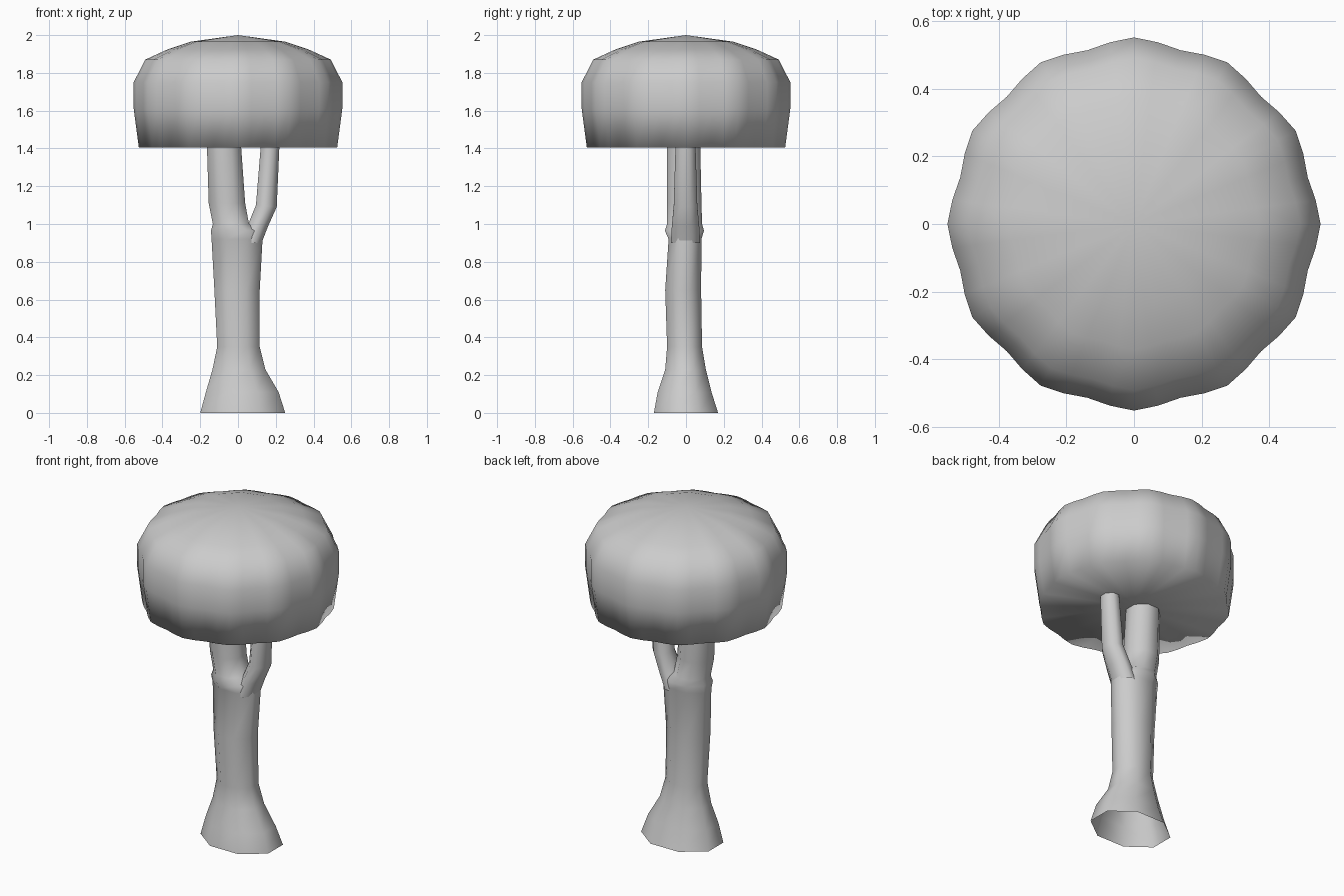
import bpy, bmesh
from math import sin, cos, pi, radians

if "Cube" in bpy.data.objects:
    bpy.data.objects.remove(bpy.data.objects["Cube"])


def make_object(name, rings, close_top=None, close_bottom=None, angle=180):
    """Skin equal-length rings of points, with optional fan caps."""
    bm = bmesh.new()
    loops = [[bm.verts.new(p) for p in ring] for ring in rings]
    n = len(loops[0])
    for low, high in zip(loops, loops[1:]):
        for i in range(n):
            j = (i + 1) % n
            bm.faces.new((low[i], low[j], high[j], high[i]))
    for loop, tip in ((loops[-1], close_top), (loops[0], close_bottom)):
        if tip:
            v = bm.verts.new(tip)
            for i in range(n):
                bm.faces.new((loop[i], loop[(i + 1) % n], v))
    bmesh.ops.recalc_face_normals(bm, faces=bm.faces[:])
    mesh = bpy.data.meshes.new(name)
    bm.to_mesh(mesh)
    bm.free()
    ob = bpy.data.objects.new(name, mesh)
    bpy.context.collection.objects.link(ob)
    bpy.context.view_layer.objects.active = ob
    ob.select_set(True)
    bpy.ops.object.shade_smooth_by_angle(angle=radians(angle))
    ob.select_set(False)
    return ob


def limb_ring(x0, x1, y0, y1, z0, z1, n=8):
    """Eight-sided section filling the given extents; z runs from left to right."""
    k = 1 / cos(pi / n)
    pts = []
    for i in range(n):
        a = 2 * pi * (i + 0.5) / n
        u, v = k * cos(a), k * sin(a)
        pts.append(((x0 + x1) / 2 + u * (x1 - x0) / 2,
                    (y0 + y1) / 2 + v * (y1 - y0) / 2,
                    (z0 + z1) / 2 + u * (z1 - z0) / 2))
    return pts


# Trunk, open at the foot, continuing into the thick left branch
trunk = [
    (-.20, .25, -.17, .17, 0, 0),
    (-.17, .215, -.15, .135, .11, .11),
    (-.135, .145, -.11, .105, .23, .23),
    (-.11, .115, -.10, .085, .35, .35),
    (-.125, .115, -.11, .08, .65, .65),
    (-.14, .13, -.092, .082, .92, .92),
    (-.143, .12, -.112, .095, .965, .965),
    (-.133, .058, -.10, .085, 1.0, 1.0),
    (-.155, .038, -.10, .082, 1.11, 1.11),
    (-.165, .015, -.10, .075, 1.43, 1.43),
]
make_object("trunk", [limb_ring(*r) for r in trunk], angle=60)

# Thinner right branch growing out of the fork
branch = [
    (.0, .125, -.08, .075, .90, .90),
    (.05, .16, -.075, .07, .99, .99),
    (.095, .205, -.065, .06, 1.10, 1.09),
    (.122, .22, -.055, .05, 1.43, 1.43),
]
make_object("side_branch", [limb_ring(*r) for r in branch], angle=60)

# Scalloped canopy with twelve soft lobes
SEG = 48
profile = [(.523, 1.405), (.55, 1.61), (.55, 1.75), (.49, 1.87),
           (.37, 1.925), (.25, 1.965)]
rings = []
for r, z in profile:
    ring = []
    for i in range(SEG):
        a = 2 * pi * i / SEG
        s = r * (0.986 + 0.018 * cos(12 * a))
        ring.append((s * cos(a), s * sin(a), z))
    rings.append(ring)
make_object("canopy", rings, (0, 0, 2.0), (0, 0, 1.41))
